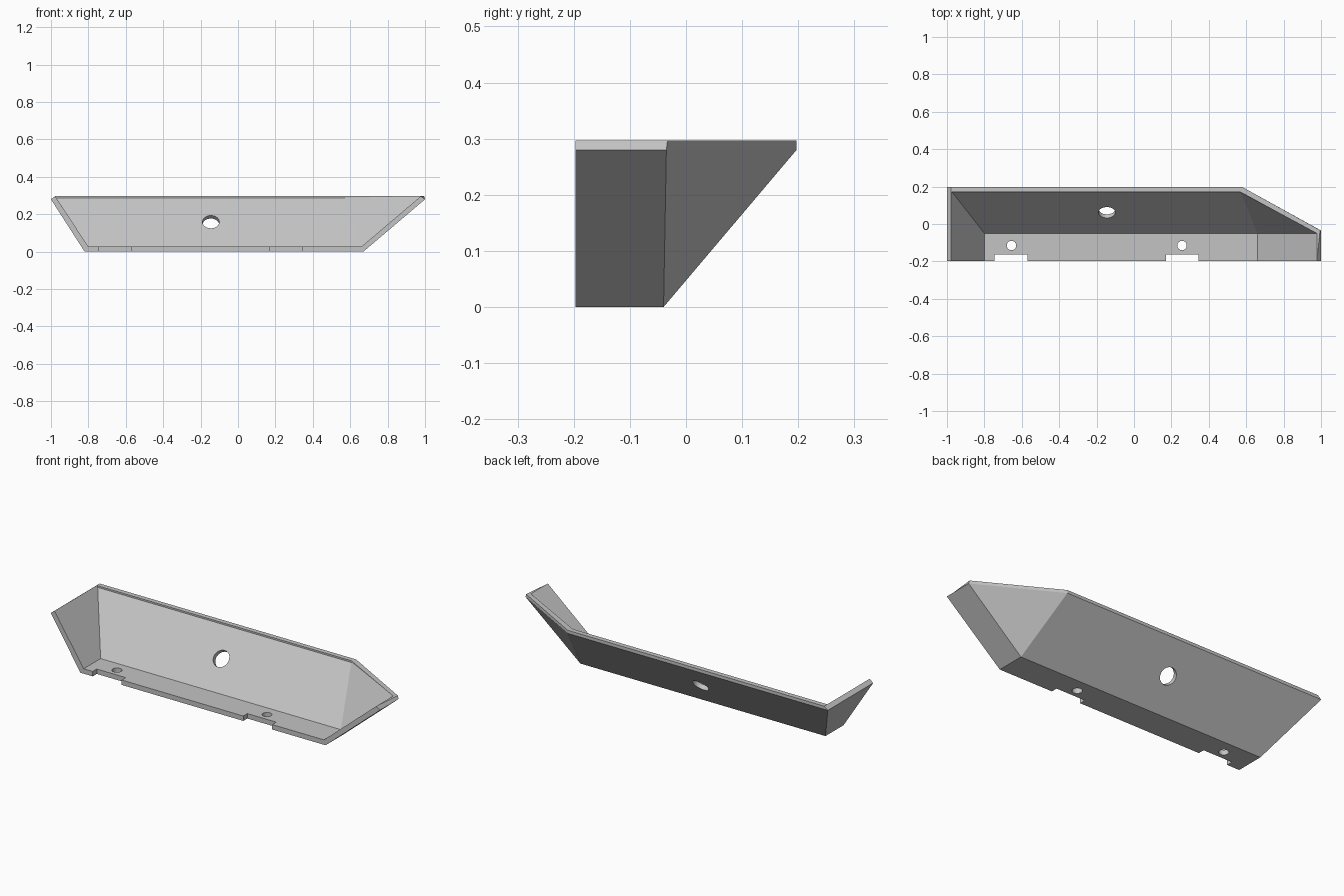
import bpy, bmesh
from mathutils import Vector

cube = bpy.data.objects.get("Cube")
if cube:
    bpy.data.objects.remove(cube)

steel = bpy.data.materials.new("plain grey metal")
steel.use_nodes = True
grey = (0.55, 0.55, 0.55, 1)
steel.diffuse_color = grey
steel.node_tree.nodes["Principled BSDF"].inputs["Base Color"].default_value = grey

FRONT, TOP, FLOOR = -0.197, 0.297, 0.027

# Each column runs outside bottom, outside top, rim, inside top, lip, inside bottom
left_front = [(-.82, FRONT, 0), (-1, FRONT, .28), (-.978, FRONT, TOP),
              (-.978, FRONT, TOP), (-.978, FRONT, TOP), (-.8, FRONT, FLOOR)]
left_back = [(-.82, -.04, 0), (-1, .197, .28), (-.978, .197, TOP),
             (-.978, .17, TOP), (-.972, .17, .288), (-.8, -.05, FLOOR)]
right_back = [(.67, -.04, 0), (.58, .197, .28), (.58, .197, TOP),
              (.57, .17, TOP), (.57, .17, .288), (.66, -.05, FLOOR)]
right_corner = [(.67, -.04, 0), (1, -.035, .28), (.995, -.033, TOP),
                (.978, -.05, TOP), (.978, -.05, TOP), (.66, -.05, FLOOR)]
right_front = [(.67, FRONT, 0), (1, FRONT, .28), (.978, FRONT, TOP),
               (.978, FRONT, TOP), (.978, FRONT, TOP), (.66, FRONT, FLOOR)]
columns = [left_front, left_back, right_back, right_corner, right_front]

bm = bmesh.new()
verts = {}


def face(points):
    unique = list(dict.fromkeys(points))
    if len(unique) > 2:
        bm.faces.new([verts.setdefault(p, None) or new_vert(p) for p in unique])


def new_vert(p):
    verts[p] = bm.verts.new(p)
    return verts[p]


# Walls and rims, then floor, then the front edges
for a, b in zip(columns, columns[1:]):
    for i in range(5):
        face([a[i], b[i], b[i + 1], a[i + 1]])
for level in (0, 5):
    face([c[level] for c in columns])
for c in (left_front, right_front):
    face([c[0], c[1], c[2], c[5]])
face([left_front[0], right_front[0], right_front[5], left_front[5]])
bmesh.ops.recalc_face_normals(bm, faces=bm.faces)

mesh = bpy.data.meshes.new("folded_tray")
bm.to_mesh(mesh)
bm.free()
tray = bpy.data.objects.new("folded_tray", mesh)
bpy.context.collection.objects.link(tray)
mesh.materials.append(steel)


def cut(obj, name):
    obj.name = name
    obj.data.materials.append(steel)
    obj.hide_render = True
    obj.hide_set(True)
    mod = tray.modifiers.new(name, "BOOLEAN")
    mod.operation = "DIFFERENCE"
    mod.solver = "EXACT"
    mod.object = obj
    cutters.append(obj)


def drill(name, centre, axis, radius):
    bpy.ops.mesh.primitive_cylinder_add(
        vertices=32, radius=radius, depth=0.12, location=centre,
        rotation=Vector(axis).to_track_quat("Z", "Y").to_euler())
    cut(bpy.context.object, name)


cutters = []
# Floor notches and screw holes
for side, notch_x, hole_x in (("right", -.657, -.655), ("left", .258, .257)):
    bpy.ops.mesh.primitive_cube_add(size=1, location=(notch_x, -.212, 0))
    notch = bpy.context.object
    notch.scale = (.176, .1, .2)
    cut(notch, side + "_notch_cutter")
    drill(side + "_screw_cutter", (hole_x, -.115, .01), (0, 0, 1), .025)
# Large hole square to the sloping back wall
drill("back_hole_cutter", (-.145, .07, .152), (0, .763, -.646), .045)

# Bake the cuts and drop the cutters
bpy.context.view_layer.update()
evaluated = tray.evaluated_get(bpy.context.evaluated_depsgraph_get())
finished = bpy.data.meshes.new_from_object(evaluated)
tray.modifiers.clear()
tray.data = finished
for obj in cutters:
    bpy.data.objects.remove(obj)

# Smooth hole walls, crisp folds
bpy.ops.object.select_all(action="DESELECT")
tray.select_set(True)
bpy.context.view_layer.objects.active = tray
bpy.ops.object.shade_smooth_by_angle(angle=0.35)
